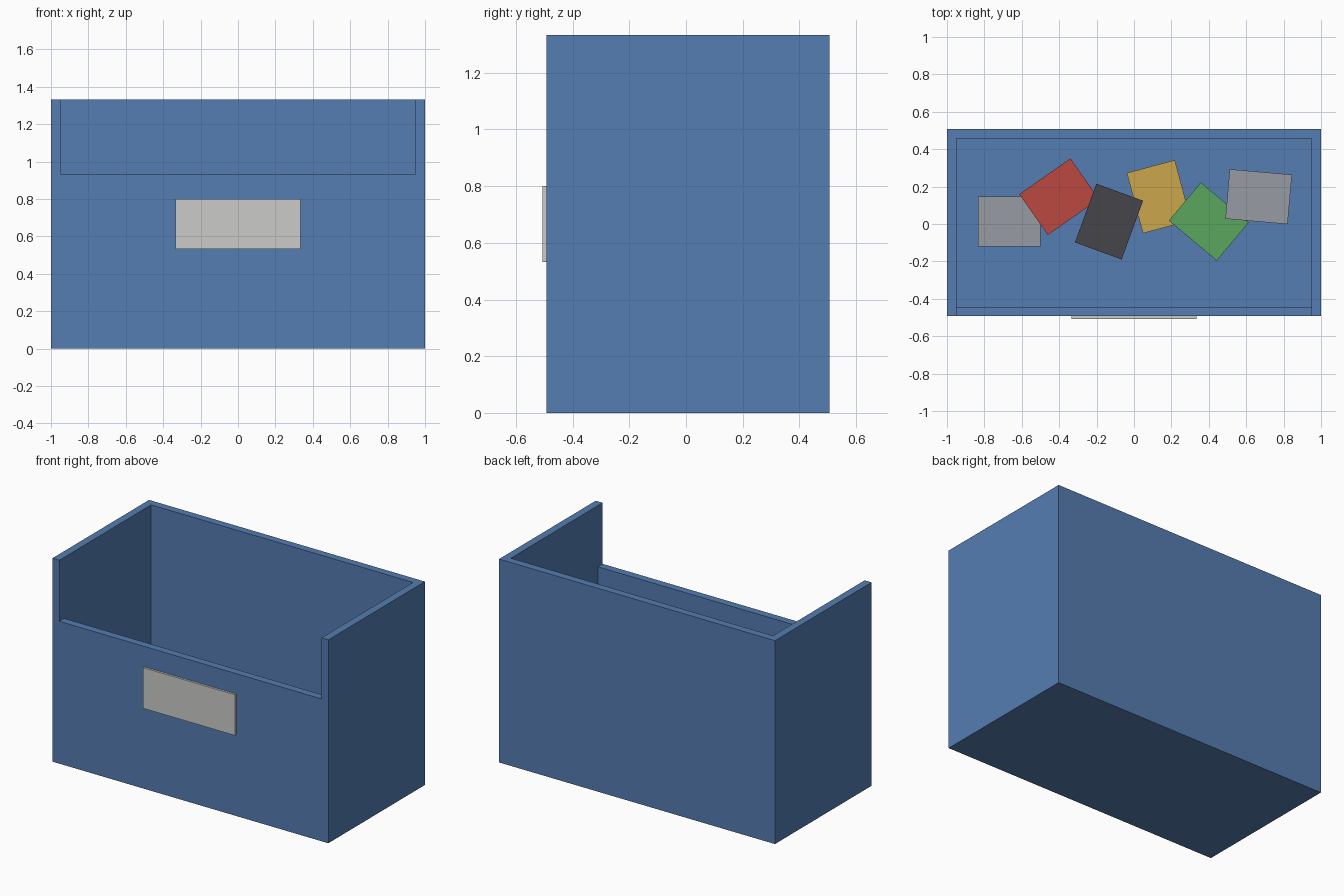
import bpy, bmesh, math
from mathutils import Matrix, Vector

if "Cube" in bpy.data.objects:
    bpy.data.objects.remove(bpy.data.objects["Cube"])


def material(name, color):
    mat = bpy.data.materials.new(name)
    mat.diffuse_color = (*color, 1.0)
    mat.use_nodes = True
    mat.node_tree.nodes["Principled BSDF"].inputs["Base Color"].default_value = mat.diffuse_color
    return mat


def box(name, low, high, mat=None, angle=0.0):
    """Axis-aligned box between two corners, optionally turned about z."""
    low, high = Vector(low), Vector(high)
    bm = bmesh.new()
    bmesh.ops.create_cube(bm, size=1.0, matrix=Matrix.Diagonal((*(high - low), 1.0)))
    mesh = bpy.data.meshes.new(name)
    bm.to_mesh(mesh)
    bm.free()
    obj = bpy.data.objects.new(name, mesh)
    obj.location = (low + high) / 2
    obj.rotation_euler.z = math.radians(angle)
    if mat:
        mesh.materials.append(mat)
    bpy.context.collection.objects.link(obj)
    return obj


def cut(target, cutter):
    mod = target.modifiers.new(cutter.name, 'BOOLEAN')
    mod.operation = 'DIFFERENCE'
    mod.solver = 'EXACT'
    mod.object = cutter
    cutter.hide_render = True
    cutter.display_type = 'WIRE'


blue = material("bin_blue", (0.09, 0.205, 0.44))
label_white = material("label_white", (0.60, 0.60, 0.58))
grey = material("grey", (0.31, 0.33, 0.36))
red = material("red", (0.49, 0.065, 0.05))
charcoal = material("charcoal", (0.06, 0.06, 0.07))
yellow = material("yellow", (0.60, 0.39, 0.07))
green = material("green", (0.10, 0.38, 0.11))

WALL, FRONT, BACK, TOP = 0.05, -0.493, 0.507, 1.333
INNER = 1 - WALL

# Open bin: hollowed block with a lowered front wall
bin_body = box("bin", (-1, FRONT, 0), (1, BACK, TOP), blue)
cut(bin_body, box("cavity_cutter", (-INNER, FRONT + WALL, WALL), (INNER, BACK - WALL, TOP + 0.2)))
cut(bin_body, box("front_notch_cutter", (-INNER, FRONT - 0.1, 0.933), (INNER, 0, TOP + 0.2)))

# Blank label plate on the front
box("label", (-0.333, FRONT - 0.014, 0.533), (0.333, FRONT, 0.8), label_white)

# Turned blocks lying in the bin, at three repeating heights
colors = [grey, red, charcoal, yellow, green]
for i in range(6):
    x = -0.667 + 0.2667 * i
    y = 0.013 + 0.133 * (i % 2)
    height = 0.2 + 0.067 * (i % 3)
    box(f"block_{i + 1}", (x - 0.167, y - 0.133, WALL), (x + 0.167, y + 0.133, WALL + height),
        colors[i % 5], 35 * i)
